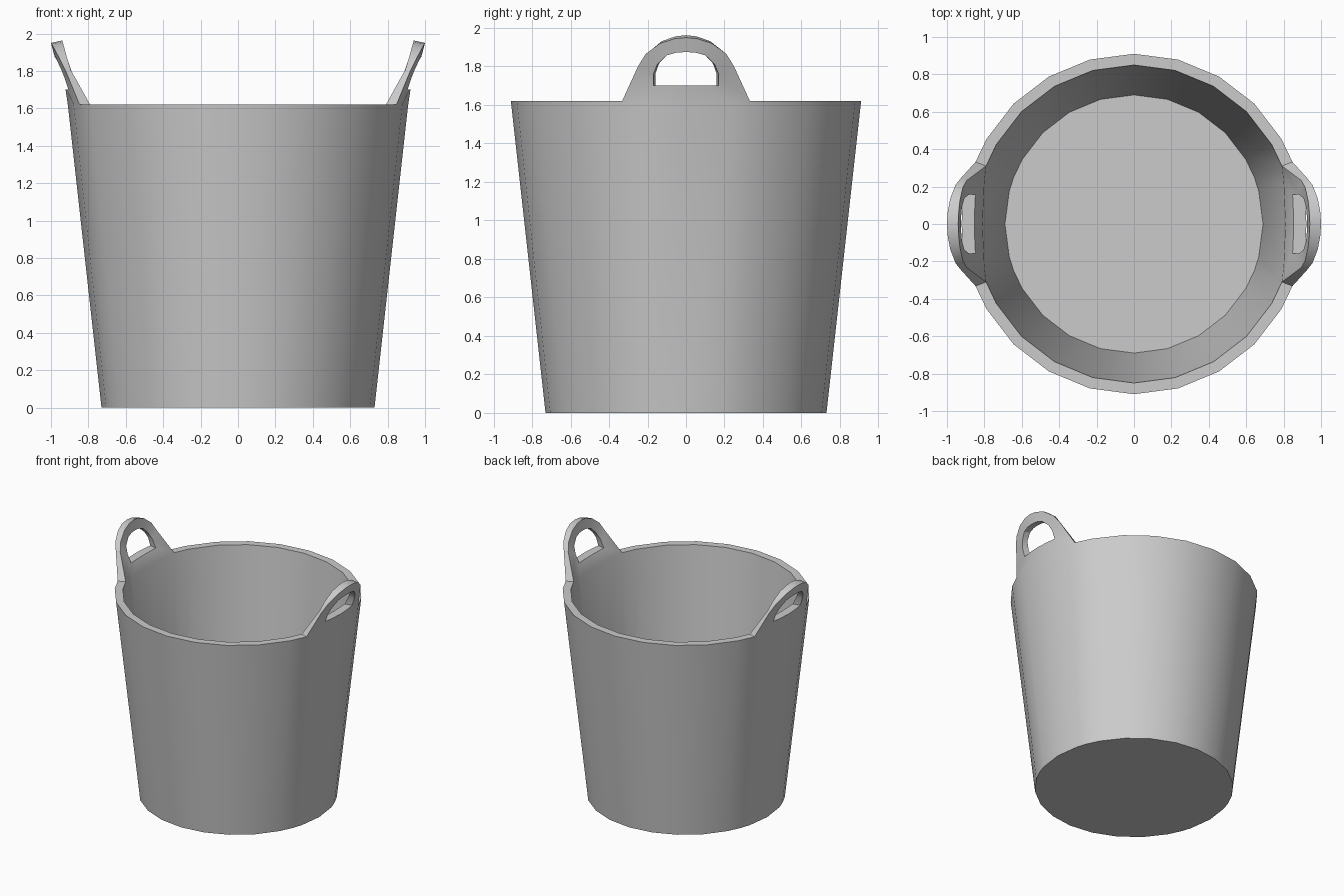
import bpy, bmesh
from math import radians, sin, cos, asin, sqrt, pi

if "Cube" in bpy.data.objects:
    bpy.data.objects.remove(bpy.data.objects["Cube"])

RIM_Z, R_TOP, R_BASE = 1.62, 0.91, 0.73
RI_TOP, RI_BASE, FLOOR_Z = 0.85, 0.69, 0.04
K = RI_TOP / R_TOP
HALF_W = 0.332                      # half width of a handle foot
foot = asin(HALF_W / R_TOP)


def lerp_table(table, z):
    for (z0, v0), (z1, v1) in zip(table, table[1:]):
        if z <= z1:
            return v0 + (v1 - v0) * (z - z0) / (z1 - z0)
    return table[-1][1]


OUT_R = [(1.62, 0.91), (1.70, 0.922), (1.81, 0.958), (1.875, 0.98), (1.95, 1.0)]
IN_X = [(1.62, 0.81), (1.70, 0.853), (1.81, 0.91), (1.875, 0.925), (1.95, 0.94)]


# Outer and inner surface of the flared handle
def outer(y, z, s):
    return (s * sqrt(lerp_table(OUT_R, z) ** 2 - y * y), y, z)


def inner(y, z, s):
    yi = y * K
    return (s * (lerp_table(IN_X, z) - 0.2 * yi * yi), yi, z + max(0, z - 1.7) * 0.05)


bm = bmesh.new()


def strip(a, b, skip=()):
    n = len(a)
    for i in range(n):
        j = (i + 1) % n
        if i not in skip:
            bm.faces.new((a[i], a[j], b[j], b[i]))


# Tapered wall: 24 sides plus extra points at the handle feet
angles = sorted([2 * pi * i / 24 for i in range(24)]
                + [foot, pi - foot, pi + foot, 2 * pi - foot])


def ring(r, z):
    return [bm.verts.new((r * cos(a), r * sin(a), z)) for a in angles]


base, top = ring(R_BASE, 0), ring(R_TOP, RIM_Z)
floor, lip = ring(RI_BASE, FLOOR_Z), ring(RI_TOP, RIM_Z)
under = set()
for i, a in enumerate(angles):
    # wall is flattened inside the handles
    if abs(sin(a)) < sin(foot) + 1e-4:
        lip[i].co = inner(R_TOP * sin(a), RIM_Z, 1 if cos(a) > 0 else -1)
    mid = (a + angles[(i + 1) % len(angles)] + (2 * pi if i == len(angles) - 1 else 0)) / 2
    if abs(sin(mid)) < sin(foot):
        under.add(i)
strip(base, top)
strip(top, lip, under)              # rim, left open under the handles
strip(lip, floor)
bm.faces.new(base)
bm.faces.new(floor)

# Loop handles growing out of the rim
arch = [(HALF_W, 1.62), (0.25, 1.80), (0.21, 1.865), (0.135, 1.92), (0.06, 1.944)]
hole = [(0.17, 1.70), (0.17, 1.76), (0.15, 1.81), (0.10, 1.858), (0.05, 1.872)]


def closed(half, crown, bottom_y, bottom_z):
    pts = half + [(0, crown)] + [(-y, z) for y, z in reversed(half)]
    return pts + [(-bottom_y, bottom_z), (0, bottom_z), (bottom_y, bottom_z)]


edge_pts = closed(arch, 1.95, R_TOP * sin(radians(15)), RIM_Z)
hole_pts = closed(hole, 1.875, 0.1, 1.70)
for s in (1, -1):
    eo, ei, ho, hi = [[bm.verts.new(f(y, z, s)) for y, z in pts]
                      for pts, f in ((edge_pts, outer), (edge_pts, inner),
                                     (hole_pts, outer), (hole_pts, inner))]
    strip(eo, ho)
    strip(ei, hi)
    strip(ho, hi)
    strip(eo, ei, (10, 11, 12, 13))  # open foot, welded to the rim

bmesh.ops.remove_doubles(bm, verts=bm.verts, dist=0.002)
bmesh.ops.recalc_face_normals(bm, faces=bm.faces)
mesh = bpy.data.meshes.new("tub")
bm.to_mesh(mesh)
bm.free()
tub = bpy.data.objects.new("tub_with_handles", mesh)
bpy.context.collection.objects.link(tub)
bpy.context.view_layer.objects.active = tub
tub.select_set(True)
bpy.ops.object.shade_smooth_by_angle(angle=radians(25))
